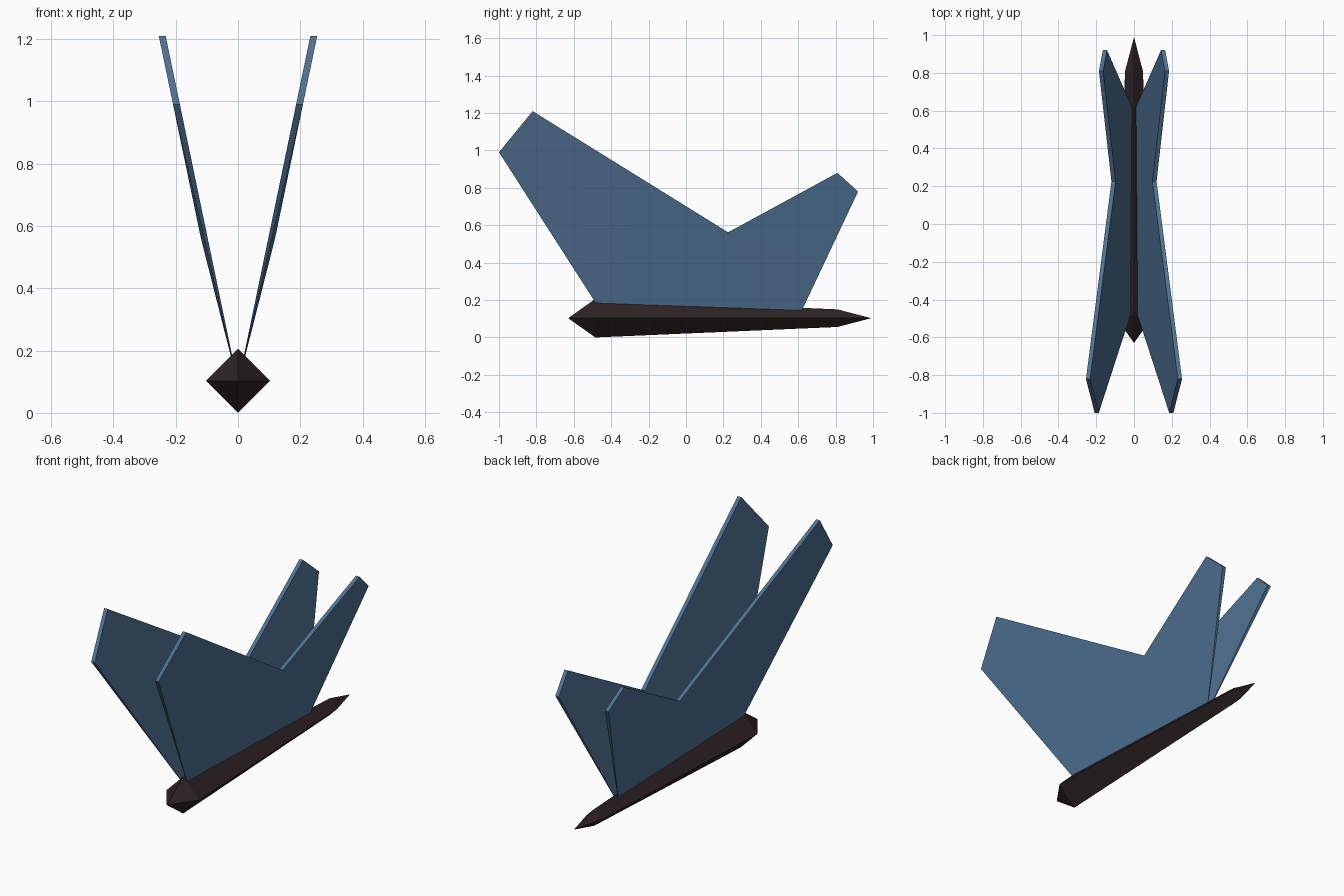
import bpy
import bmesh

cube = bpy.data.objects.get("Cube")
if cube:
    bpy.data.objects.remove(cube, do_unlink=True)


def make_material(name, rgb):
    mat = bpy.data.materials.new(name)
    mat.use_nodes = True
    mat.diffuse_color = (*rgb, 1)
    bsdf = mat.node_tree.nodes["Principled BSDF"]
    bsdf.inputs["Base Color"].default_value = (*rgb, 1)
    return mat


def finish(name, bm, mat):
    bmesh.ops.recalc_face_normals(bm, faces=bm.faces[:])
    mesh = bpy.data.meshes.new(name)
    bm.to_mesh(mesh)
    bm.free()
    mesh.materials.append(mat)
    obj = bpy.data.objects.new(name, mesh)
    bpy.context.collection.objects.link(obj)
    return obj


wing_blue = make_material("wing blue", (0.078, 0.165, 0.29))
body_brown = make_material("dark brown", (0.027, 0.017, 0.017))

# Body: diamond-section spindle, pointed at head and tail
CENTRE_Z = 0.103
HEAD, TAIL = -0.63, 0.99
bm = bmesh.new()
head = bm.verts.new((0, HEAD, CENTRE_Z))
tail = bm.verts.new((0, TAIL, CENTRE_Z))
rings = []
for y, r in ((-0.485, 0.103), (0.81, 0.047)):
    corners = ((r, 0), (0, r), (-r, 0), (0, -r))
    rings.append([bm.verts.new((x, y, CENTRE_Z + z)) for x, z in corners])
front, back = rings
for i in range(4):
    j = (i + 1) % 4
    bm.faces.new((head, front[i], front[j]))
    bm.faces.new((front[i], back[i], back[j], front[j]))
    bm.faces.new((tail, back[j], back[i]))
finish("body", bm, body_brown)

# Wings: leaning plates, thin at the root and thicker at the outer edge
# Each outline point is y, z, thickness
OUTLINE = (
    (-0.48, 0.18, 0.003),   # front root
    (-1.0, 0.99, 0.022),    # fore wing tip, lower
    (-0.82, 1.21, 0.022),   # fore wing tip, upper
    (0.225, 0.562, 0.022),  # notch between fore and hind wing
    (0.81, 0.88, 0.022),    # hind wing tip, upper
    (0.92, 0.78, 0.022),    # hind wing tip, lower
    (0.62, 0.145, 0.003),   # rear root
)
PANELS = ((0, 1, 2, 3), (0, 3, 6), (3, 4, 5, 6))


def make_wing(name, side):
    bm = bmesh.new()
    inner, outer = [], []
    for y, z, thick in OUTLINE:
        x = 0.018 + (z - 0.18) * 0.208
        inner.append(bm.verts.new((side * x, y, z)))
        outer.append(bm.verts.new((side * (x + thick), y, z)))
    for panel in PANELS:
        bm.faces.new([inner[i] for i in panel])
        bm.faces.new([outer[i] for i in reversed(panel)])
    count = len(OUTLINE)
    for i in range(count):
        j = (i + 1) % count
        bm.faces.new((inner[i], outer[i], outer[j], inner[j]))
    return finish(name, bm, wing_blue)


for name, side in (("left_wings", 1), ("right_wings", -1)):
    wing = make_wing(name, side)
    bpy.ops.object.select_all(action="DESELECT")
    wing.select_set(True)
    bpy.context.view_layer.objects.active = wing
    bpy.ops.object.shade_smooth_by_angle()
